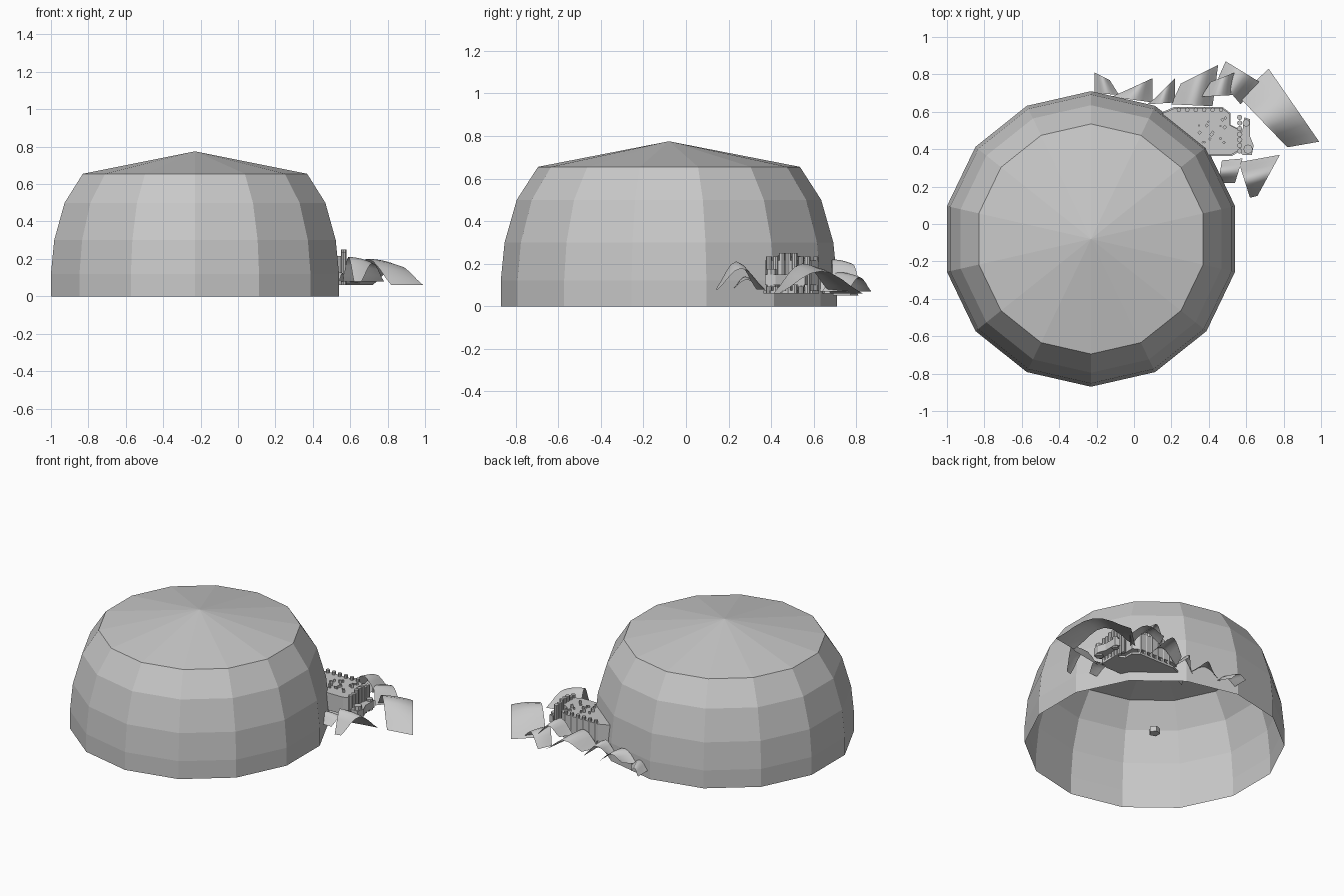
import bpy, bmesh, math, random
from mathutils import Vector

random.seed(4)
cube = bpy.data.objects.get("Cube")
if cube:
    bpy.data.objects.remove(cube, do_unlink=True)

grey = bpy.data.materials.new("plain_grey")
grey.use_nodes = True
grey.diffuse_color = (0.58, 0.58, 0.58, 1)
grey.node_tree.nodes["Principled BSDF"].inputs["Base Color"].default_value = (0.58, 0.58, 0.58, 1)


def finish(name, bm, smooth=False):
    mesh = bpy.data.meshes.new(name)
    bm.to_mesh(mesh)
    bm.free()
    mesh.materials.append(grey)
    for face in mesh.polygons:
        face.use_smooth = smooth
    obj = bpy.data.objects.new(name, mesh)
    bpy.context.collection.objects.link(obj)
    return obj


def prism(bm, outline, low, high):
    """Extrude a plan outline between two heights."""
    base = bm.faces.new([bm.verts.new((x, y, low)) for x, y in outline])
    top = bmesh.ops.extrude_face_region(bm, geom=[base])
    moved = [v for v in top["geom"] if isinstance(v, bmesh.types.BMVert)]
    bmesh.ops.translate(bm, verts=moved, vec=(0, 0, high - low))


def circle(x, y, radius, sides=8):
    turn = math.tau / sides
    return [(x + radius * math.cos(i * turn), y + radius * math.sin(i * turn)) for i in range(sides)]


def leaf(name, a, b, c, d, edge, peak, steps=8):
    """Thin arched sheet; it rises midway between edge a-b and edge d-c."""
    a, b, c, d = map(Vector, (a, b, c, d))
    bm = bmesh.new()
    rows = []
    for i in range(steps + 1):
        u = i / steps
        row = []
        for j in range(steps + 1):
            v = j / steps
            p = a.lerp(d, u).lerp(b.lerp(c, u), v)
            z = edge + (peak - edge) * math.sin(math.pi * u) ** 1.3 * (1 - 0.25 * v * v)
            row.append(bm.verts.new((p.x, p.y, z)))
        rows.append(row)
    for r, s in zip(rows, rows[1:]):
        for j in range(steps):
            bm.faces.new((r[j], r[j + 1], s[j + 1], s[j]))
    bmesh.ops.recalc_face_normals(bm, faces=bm.faces)
    if sum(f.normal.z for f in bm.faces) < 0:
        bmesh.ops.reverse_faces(bm, faces=bm.faces)
    return finish(name, bm, True)


# Faceted dome shell, open underneath, with a shallow cone roof
SIDES = 14
CENTRE = Vector((-0.23, -0.08, 0))
bm = bmesh.new()
rings = []
for radius, z in ((0.79, 0), (0.79, 0.12), (0.772, 0.3), (0.715, 0.5), (0.615, 0.655)):
    ring = []
    for i in range(SIDES):
        t = math.pi / 2 + i * math.tau / SIDES
        ring.append(bm.verts.new(CENTRE + Vector((radius * math.cos(t), radius * math.sin(t), z))))
    rings.append(ring)
for low, high in zip(rings, rings[1:]):
    for i in range(SIDES):
        j = (i + 1) % SIDES
        bm.faces.new((low[i], low[j], high[j], high[i]))
apex = bm.verts.new(CENTRE + Vector((0, 0, 0.775)))
for i in range(SIDES):
    bm.faces.new((rings[-1][i], rings[-1][(i + 1) % SIDES], apex))
finish("dome", bm)

# Arched sheets scattered around the side structure
leaf("front_leaf", (0.62, 0.14), (0.66, 0.15), (0.78, 0.37), (0.56, 0.33), 0.08, 0.21)
leaf("inner_front_leaf", (0.45, 0.22), (0.54, 0.22), (0.58, 0.35), (0.47, 0.34), 0.08, 0.14)
leaf("large_outer_leaf", (0.56, 0.68), (0.72, 0.83), (0.99, 0.44), (0.82, 0.41), 0.06, 0.2)
leaf("outer_back_leaf", (0.45, 0.78), (0.49, 0.87), (0.67, 0.76), (0.57, 0.64), 0.07, 0.16)
leaf("raised_back_leaf", (0.36, 0.68), (0.41, 0.76), (0.54, 0.81), (0.54, 0.69), 0.13, 0.22)
leaf("middle_back_leaf", (0.2, 0.64), (0.25, 0.75), (0.45, 0.85), (0.42, 0.63), 0.07, 0.16)
leaf("inner_back_leaf", (0.07, 0.64), (0.11, 0.67), (0.22, 0.78), (0.22, 0.65), 0.06, 0.14)
leaf("side_back_leaf", (-0.12, 0.68), (-0.03, 0.72), (0.1, 0.78), (0.1, 0.65), 0.06, 0.13)
leaf("end_back_leaf", (-0.21, 0.7), (-0.21, 0.81), (-0.13, 0.77), (-0.08, 0.69), 0.05, 0.1)
leaf("hidden_leaf", (0.04, 0.5), (0.1, 0.6), (0.22, 0.56), (0.16, 0.44), 0.06, 0.12)

# Side structure: thick block over a wider lower plate
plan = [(0.15, 0.59), (0.22, 0.62), (0.47, 0.62), (0.51, 0.59), (0.51, 0.53),
        (0.57, 0.5), (0.57, 0.4), (0.52, 0.37), (0.4, 0.37), (0.25, 0.45)]
bm = bmesh.new()
prism(bm, plan, 0.1, 0.215)
middle = Vector((0.38, 0.5))
prism(bm, [middle + (Vector(p) - middle) * 1.04 for p in plan], 0.06, 0.075)
bmesh.ops.recalc_face_normals(bm, faces=bm.faces)
finish("side_block", bm)

# Upright posts along the outer wall
bm = bmesh.new()
for i in range(7):
    prism(bm, circle(0.565, 0.39 + i * 0.03, 0.014), 0.06, 0.25 if i in (2, 3, 4) else 0.235)
for i in range(6):
    prism(bm, circle(0.24 + i * 0.045, 0.61, 0.012), 0.06, 0.235)
bmesh.ops.recalc_face_normals(bm, faces=bm.faces)
finish("wall_posts", bm)

# Small fittings on the block's roof
bm = bmesh.new()
for i in range(18):
    x, y = random.uniform(0.34, 0.5), random.uniform(0.42, 0.59)
    prism(bm, circle(x, y, random.uniform(0.005, 0.012), 4), 0.2, random.uniform(0.22, 0.24))
bmesh.ops.recalc_face_normals(bm, faces=bm.faces)
finish("roof_fittings", bm)

# Knobbed arm reaching outward
bm = bmesh.new()
prism(bm, [(0.53, 0.42), (0.58, 0.37), (0.63, 0.37), (0.64, 0.42),
           (0.62, 0.47), (0.62, 0.56), (0.59, 0.57), (0.58, 0.5)], 0.1, 0.15)
prism(bm, circle(0.61, 0.4, 0.025), 0.09, 0.175)
prism(bm, circle(0.6, 0.54, 0.02), 0.09, 0.165)
bmesh.ops.recalc_face_normals(bm, faces=bm.faces)
finish("outer_arm", bm)

# Loose fragment under the dome
bm = bmesh.new()
prism(bm, circle(-0.23, -0.08, 0.035, 5), 0.075, 0.11)
bmesh.ops.recalc_face_normals(bm, faces=bm.faces)
finish("loose_fragment", bm)
